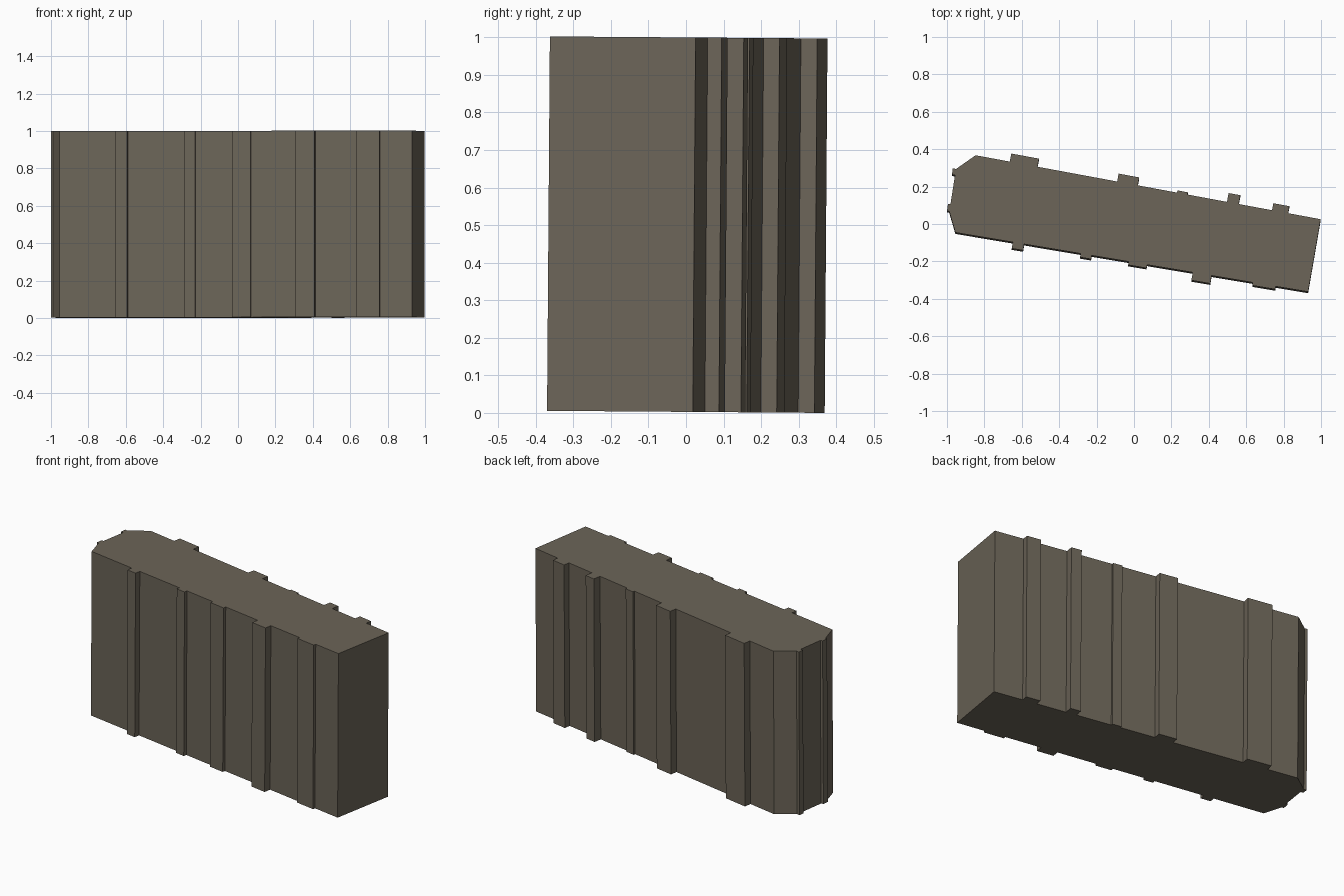
import bpy, bmesh
from mathutils import Vector

if "Cube" in bpy.data.objects:
    bpy.data.objects.remove(bpy.data.objects["Cube"])

HEIGHT = 0.997
LEAN = 0.0075  # tiny lean of the whole block toward +y


def edge_with_ribs(p, q, ribs):
    """Points from p toward q with square ribs (x start, x end, depth) pushed outward."""
    p, q = Vector(p), Vector(q)
    d = (q - p).normalized()
    n = Vector((d.y, -d.x))
    pts = [p]
    for xa, xb, depth in ribs:
        a = p + d * ((xa - p.x) / d.x)
        b = p + d * ((xb - p.x) / d.x)
        pts += [a, a + n * depth, b + n * depth, b]
    return pts


front_left, front_right = (-0.955, -0.053), (0.931, -0.37)
back_right, back_left = (0.998, 0.018), (-0.847, 0.36)

# Footprint, counter-clockwise
outline = edge_with_ribs(front_left, front_right, [
    (-0.648, -0.587, 0.034), (-0.285, -0.226, 0.02), (-0.028, 0.07, 0.018),
    (0.314, 0.415, 0.043), (0.635, 0.758, 0.016)])
outline.append(Vector(front_right))
outline += edge_with_ribs(back_right, back_left, [
    (0.824, 0.738, 0.038), (0.56, 0.497, 0.048), (0.286, 0.23, 0.012),
    (0.02, -0.09, 0.043), (-0.516, -0.664, 0.044)])
# Chamfered, pointed left end with two small ribs
outline += [Vector(v) for v in (
    back_left, (-0.951, 0.287), (-0.969, 0.290), (-0.973, 0.257), (-0.957, 0.254),
    (-0.981, 0.100), (-0.995, 0.098), (-1.0, 0.062), (-0.988, 0.060))]

# Extruded block
bm = bmesh.new()
base = bm.faces.new([bm.verts.new((p.x, p.y, 0)) for p in outline])
top = bmesh.ops.extrude_face_region(bm, geom=[base])["geom"]
bmesh.ops.translate(bm, vec=(0, 0, HEIGHT),
                    verts=[v for v in top if isinstance(v, bmesh.types.BMVert)])
for v in bm.verts:
    y, z = v.co.y, v.co.z
    v.co.y = y + LEAN * z
    v.co.z = z + LEAN * (0.365 - y)
bmesh.ops.recalc_face_normals(bm, faces=bm.faces)

mesh = bpy.data.meshes.new("ribbed_block")
bm.to_mesh(mesh)
bm.free()
block = bpy.data.objects.new("ribbed_block", mesh)
bpy.context.collection.objects.link(block)

stone = bpy.data.materials.new("warm grey stone")
stone.diffuse_color = (0.15, 0.13, 0.098, 1)
stone.use_nodes = True
stone.node_tree.nodes["Principled BSDF"].inputs["Base Color"].default_value = stone.diffuse_color
mesh.materials.append(stone)
